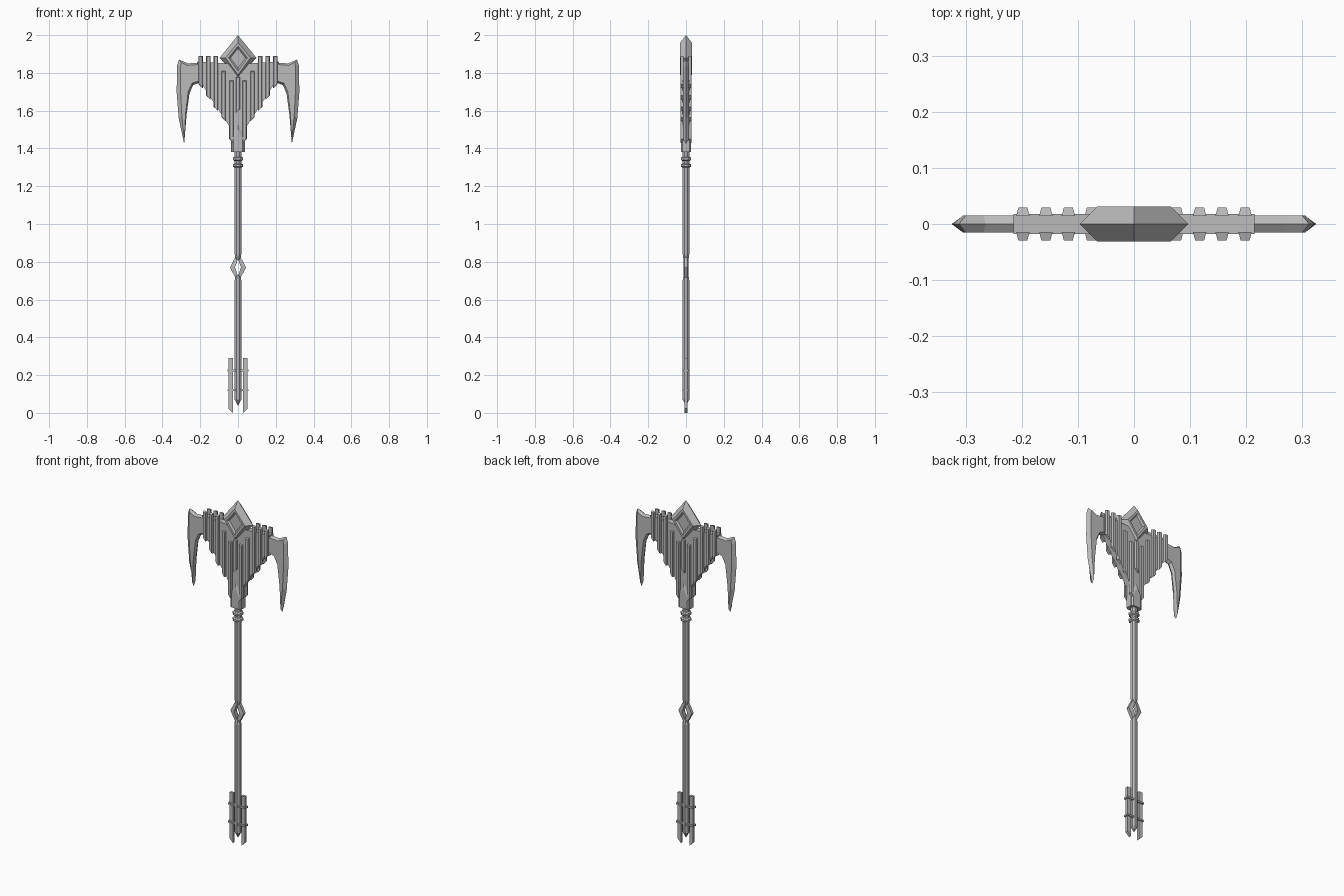
import bpy, bmesh, math

cube = bpy.data.objects.get("Cube")
if cube:
    bpy.data.objects.remove(cube, do_unlink=True)

metal = bpy.data.materials.new("grey metal")
metal.use_nodes = True
GREY = (0.5, 0.5, 0.5, 1)
metal.diffuse_color = GREY
metal.node_tree.nodes["Principled BSDF"].inputs["Base Color"].default_value = GREY


def finish(name, bm):
    bmesh.ops.recalc_face_normals(bm, faces=bm.faces[:])
    me = bpy.data.meshes.new(name)
    bm.to_mesh(me)
    bm.free()
    me.materials.append(metal)
    ob = bpy.data.objects.new(name, me)
    bpy.context.collection.objects.link(ob)
    return ob


def loft(name, layers, closed=False):
    """Join equal outlines in the xz plane, each at its own depth y."""
    bm = bmesh.new()
    rings = [[bm.verts.new((x, y, z)) for x, z in pts] for pts, y in layers]
    pairs = list(zip(rings, rings[1:]))
    if closed:
        pairs.append((rings[-1], rings[0]))
    else:
        bm.faces.new(rings[0])
        bm.faces.new(rings[-1])
    n = len(rings[0])
    for a, b in pairs:
        for i in range(n):
            j = (i + 1) % n
            bm.faces.new((a[i], a[j], b[j], b[i]))
    return finish(name, bm)


def flip(pts, s):
    return [(s * x, z) for x, z in pts]


def mirrored(pts):
    """Complete a right-hand outline with its left-hand half."""
    return pts + [(-x, z) for x, z in reversed(pts)]


def rhombus(w, low, mid, top):
    return [(0, low), (w, mid), (0, top), (-w, mid)]


def lathe(name, profile, sides=8):
    bm = bmesh.new()
    rings = []
    for r, z in profile:
        rings.append([bm.verts.new((r * math.cos(a), r * math.sin(a), z))
                      for a in ((k + .5) * math.tau / sides for k in range(sides))])
    bm.faces.new(rings[0])
    bm.faces.new(rings[-1])
    for a, b in zip(rings, rings[1:]):
        for k in range(sides):
            m = (k + 1) % sides
            bm.faces.new((a[k], a[m], b[m], b[k]))
    return finish(name, bm)


# Shaft in two lengths, with an open diamond between them
lathe("lower_shaft", [(.002, .04), (.019, .07), (.019, .70), (.014, .73)])
lathe("upper_shaft", [(.014, .81), (.019, .84), (.019, 1.4)])
outer = rhombus(.043, .69, .77, .85)
inner = rhombus(.016, .725, .77, .815)
loft("shaft_eye", [(outer, -.009), (inner, -.012), (inner, .012), (outer, .009)], True)

# Collar rings under the head
for z in (1.31, 1.345):
    lathe("collar_ring", [(.021, z - .011), (.029, z - .006), (.029, z + .006), (.021, z + .011)])

# Tapering centre body and socket
body = mirrored([(.036, 1.38), (.036, 1.5), (.06, 1.54), (.12, 1.63),
                 (.19, 1.74), (.215, 1.76), (.215, 1.86), (.06, 1.85)])
loft("head_body", [(body, -.018), (body, .018)])
socket = [(-.034, 1.38), (.034, 1.38), (.034, 1.46), (0, 1.53), (-.034, 1.46)]
socket_face = [(-.024, 1.38), (.024, 1.38), (.024, 1.45), (0, 1.50), (-.024, 1.45)]
loft("socket", [(socket_face, -.026), (socket, -.017), (socket, .017), (socket_face, .026)])

# Hooked blades with a thin outer edge
edge = [(.20, 1.855), (.265, 1.85), (.312, 1.87), (.322, 1.84), (.325, 1.70), (.314, 1.56),
        (.285, 1.425), (.272, 1.58), (.257, 1.69), (.238, 1.735), (.20, 1.75)]
face = [(.20, 1.845), (.268, 1.84), (.30, 1.855), (.305, 1.83), (.304, 1.70), (.297, 1.57),
        (.284, 1.45), (.278, 1.58), (.264, 1.70), (.243, 1.745), (.20, 1.76)]
for side, s in (("left", 1), ("right", -1)):
    loft(side + "_blade", [(flip(face, s), -.015), (flip(edge, s), 0), (flip(face, s), .015)])

# Raised ribs on both faces, cut off at a slant
RIBS = [(.198, 1.89, 1.72), (.157, 1.89, 1.66), (.117, 1.89, 1.60),
        (.076, 1.81, 1.545), (.035, 1.76, 1.43), (0, 1.78, 1.59)]
for x, top, low in RIBS:
    for s in ((1, -1) if x else (1,)):
        def rib(w):
            return flip([(x - w, low), (x + w, low + .02), (x + w, top - .012 + w), (x - w, top - .012 + w)], s)
        for d in (1, -1):
            loft("rib", [(rib(.012), d * .014), (rib(.008), d * .029)])

# Crowning diamond with a sunken panel on each face
rim = rhombus(.097, 1.765, 1.88, 2.0)
front = rhombus(.066, 1.79, 1.88, 1.96)
lip = rhombus(.05, 1.81, 1.88, 1.942)
panel = rhombus(.04, 1.825, 1.88, 1.93)
loft("crown_diamond", [(panel, -.021), (lip, -.031), (front, -.031), (rim, 0),
                       (front, .031), (lip, .031), (panel, .021)])

# Side bars at the foot, held by clips
for side, s in (("left", 1), ("right", -1)):
    bar = flip([(.027, 0), (.05, .022), (.05, .29), (.027, .29)], s)
    loft(side + "_foot_bar", [(bar, -.008), (bar, .008)])
    for z in (.12, .225):
        clip = flip([(.008, z - .005), (.056, z - .005), (.056, z + .005), (.008, z + .005)], s)
        loft(side + "_foot_clip", [(clip, -.014), (clip, .014)])
